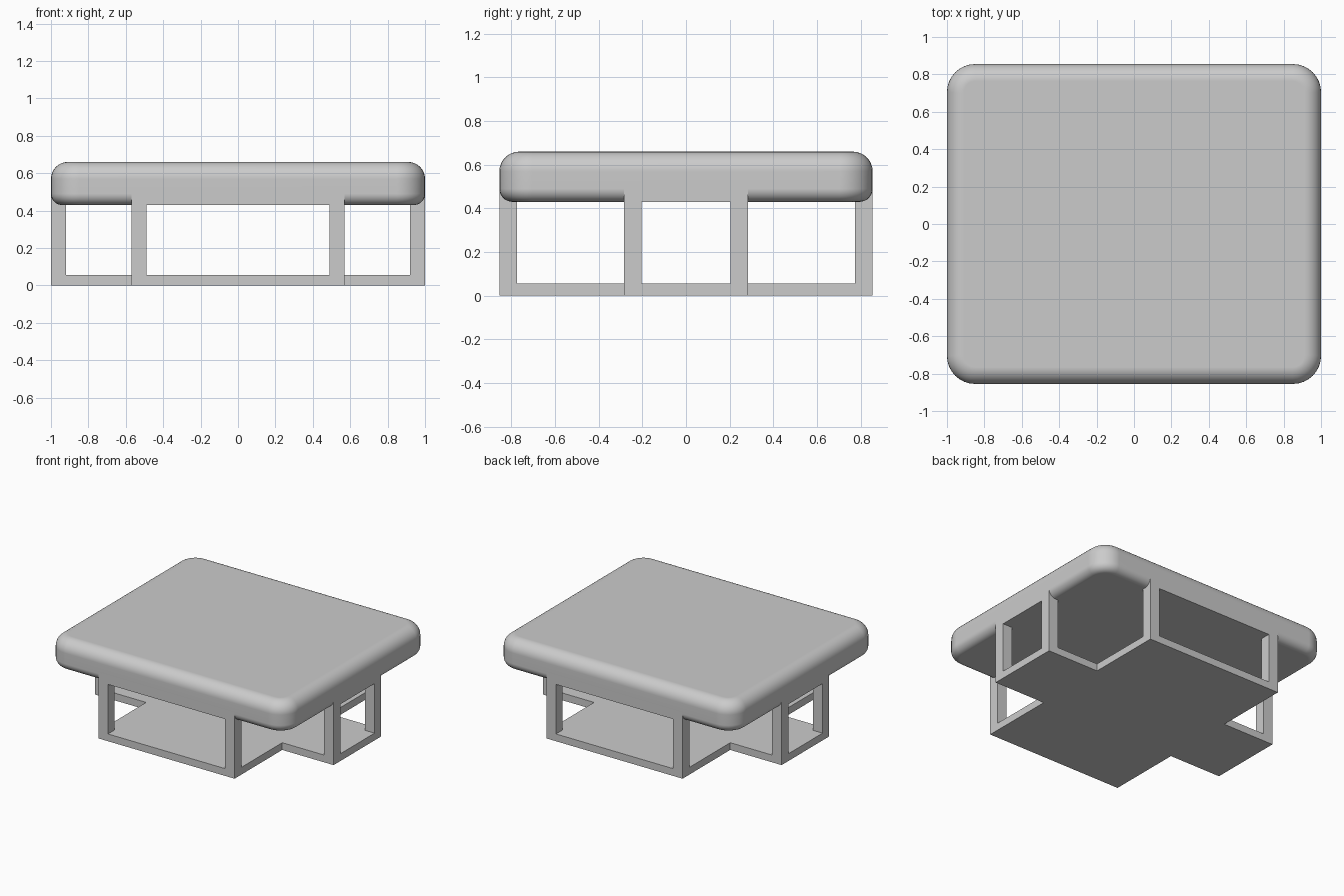
import bpy
import bmesh

cube = bpy.data.objects.get("Cube")
if cube:
    bpy.data.objects.remove(cube, do_unlink=True)

HX, HY = 1.0, 0.855          # half width and half depth
ARM_X, ARM_Y = 0.57, 0.285   # half widths of the cross arms
POST = 0.08                  # post thickness
FLOOR, CEIL, TOP = 0.055, 0.43, 0.66

grey = bpy.data.materials.new("grey")
grey.use_nodes = True
colour = (0.6, 0.6, 0.6, 1)
grey.diffuse_color = colour
grey.node_tree.nodes["Principled BSDF"].inputs["Base Color"].default_value = colour


def make_object(name, bm):
    mesh = bpy.data.meshes.new(name)
    bmesh.ops.recalc_face_normals(bm, faces=bm.faces)
    bm.to_mesh(mesh)
    bm.free()
    obj = bpy.data.objects.new(name, mesh)
    bpy.context.collection.objects.link(obj)
    mesh.materials.append(grey)
    return obj


def prism(outline, z0, z1):
    """Extrude a flat outline from z0 up to z1."""
    bm = bmesh.new()
    face = bm.faces.new([bm.verts.new((x, y, z0)) for x, y in outline])
    result = bmesh.ops.extrude_face_region(bm, geom=[face], use_keep_orig=True)
    verts = [v for v in result["geom"] if isinstance(v, bmesh.types.BMVert)]
    bmesh.ops.translate(bm, verts=verts, vec=(0, 0, z1 - z0))
    bmesh.ops.recalc_face_normals(bm, faces=bm.faces)
    return bm


def rectangle(hx, hy):
    return [(-hx, -hy), (hx, -hy), (hx, hy), (-hx, hy)]


def activate(obj):
    bpy.ops.object.select_all(action="DESELECT")
    obj.select_set(True)
    bpy.context.view_layer.objects.active = obj


# Cross-shaped frame: solid cross with the openings cut out
quarter = [(HX, ARM_Y), (ARM_X, ARM_Y), (ARM_X, HY)]
cross = []
for sx, sy in ((1, 1), (-1, 1), (-1, -1), (1, -1)):
    points = quarter if sx * sy > 0 else quarter[::-1]
    cross += [(x * sx, y * sy) for x, y in points]
frame = make_object("cross_frame", prism(cross, 0, 0.5))

openings = {
    "front_back_opening": (ARM_X - POST, HY + 0.2),
    "side_opening": (HX + 0.2, ARM_Y - POST),
    "inner_room": (HX - POST, HY - POST),
}
for name, (hx, hy) in openings.items():
    cutter = make_object(name, prism(rectangle(hx, hy), FLOOR, CEIL))
    cutter.hide_render = True
    mod = frame.modifiers.new(name, "BOOLEAN")
    mod.operation = "DIFFERENCE"
    mod.solver = "EXACT"
    mod.object = cutter
    activate(frame)
    bpy.ops.object.modifier_apply(modifier=name)
    bpy.data.objects.remove(cutter, do_unlink=True)

# Thick rounded top slab
slab = prism(rectangle(HX, HY), CEIL, TOP)


def round_edges(bm, test, radius):
    edges = [e for e in bm.edges if test(*e.verts)]
    bmesh.ops.bevel(bm, geom=edges, offset=radius, segments=8,
                    profile=0.5, affect="EDGES", clamp_overlap=True)


round_edges(slab, lambda a, b: abs(a.co.z - b.co.z) > 0.1, 0.15)
round_edges(slab, lambda a, b: min(a.co.z, b.co.z) > TOP - 0.001, 0.09)
round_edges(slab, lambda a, b: max(a.co.z, b.co.z) < CEIL + 0.001, 0.06)
top = make_object("rounded_top", slab)
activate(top)
bpy.ops.object.shade_smooth_by_angle(angle=0.6)
top.modifiers.new("even_shading", "WEIGHTED_NORMAL").keep_sharp = True
